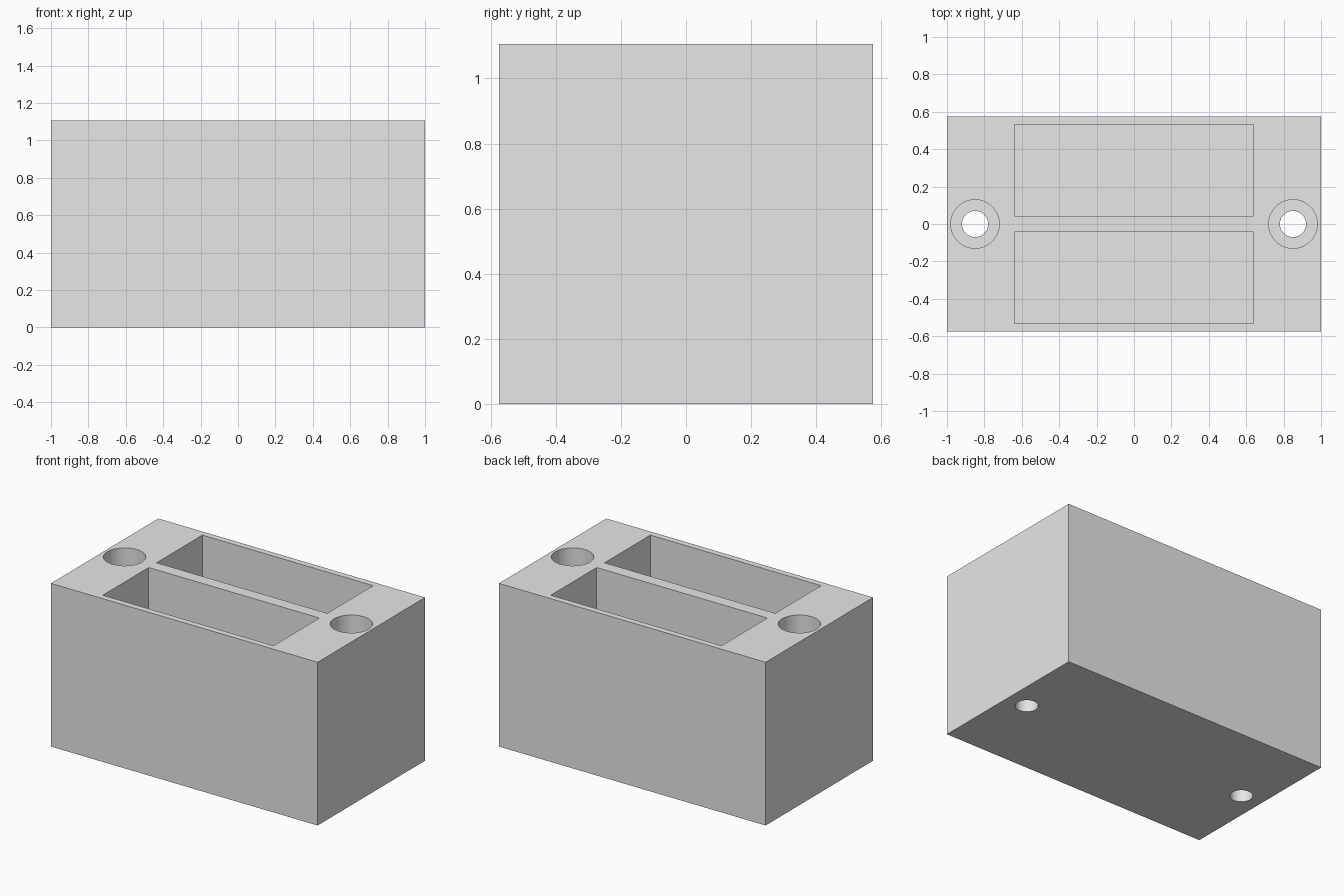
import bpy
import math

LENGTH, WIDTH, HEIGHT = 2.0, 1.15, 1.106
FLOOR = 0.085          # thickness left under the pockets
LEDGE = 0.13           # thickness left under the counterbores

if "Cube" in bpy.data.objects:
    bpy.data.objects.remove(bpy.data.objects["Cube"], do_unlink=True)

grey = bpy.data.materials.new("light grey")
grey.use_nodes = True
colour = (0.8, 0.8, 0.8, 1.0)
grey.diffuse_color = colour
grey.node_tree.nodes["Principled BSDF"].inputs["Base Color"].default_value = colour


def box(name, x0, x1, y0, y1, z0, z1):
    bpy.ops.mesh.primitive_cube_add(
        size=1, location=((x0 + x1) / 2, (y0 + y1) / 2, (z0 + z1) / 2))
    ob = bpy.context.object
    ob.name = name
    ob.scale = (x1 - x0, y1 - y0, z1 - z0)
    bpy.ops.object.transform_apply(location=False, rotation=False, scale=True)
    ob.data.materials.append(grey)
    return ob


def cylinder(name, radius, x, z0, z1):
    bpy.ops.mesh.primitive_cylinder_add(
        vertices=64, radius=radius, depth=z1 - z0, location=(x, 0, (z0 + z1) / 2))
    ob = bpy.context.object
    ob.name = name
    ob.data.materials.append(grey)
    return ob


def cut(target, cutter):
    cutter.hide_render = True
    mod = target.modifiers.new(cutter.name, "BOOLEAN")
    mod.operation = "DIFFERENCE"
    mod.solver = "EXACT"
    mod.object = cutter
    bpy.context.view_layer.objects.active = target
    bpy.ops.object.modifier_apply(modifier=mod.name)
    bpy.data.objects.remove(cutter, do_unlink=True)


# Solid body
block = box("holder_block", -LENGTH / 2, LENGTH / 2, -WIDTH / 2, WIDTH / 2, 0, HEIGHT)

# Two long open pockets with a thin wall between them
for side in (-1, 1):
    y0, y1 = sorted((side * 0.042, side * 0.533))
    cut(block, box("pocket_cutter", -0.64, 0.64, y0, y1, FLOOR, HEIGHT + 0.2))

# Counterbored screw hole at each end
for side in (-1, 1):
    x = side * 0.85
    cut(block, cylinder("counterbore_cutter", 0.13, x, LEDGE, HEIGHT + 0.2))
    cut(block, cylinder("screw_hole_cutter", 0.07, x, -0.2, LEDGE + 0.2))

# Smooth bores, sharp box edges
bpy.ops.object.select_all(action="DESELECT")
block.select_set(True)
bpy.context.view_layer.objects.active = block
bpy.ops.object.shade_smooth_by_angle(angle=math.radians(30))
